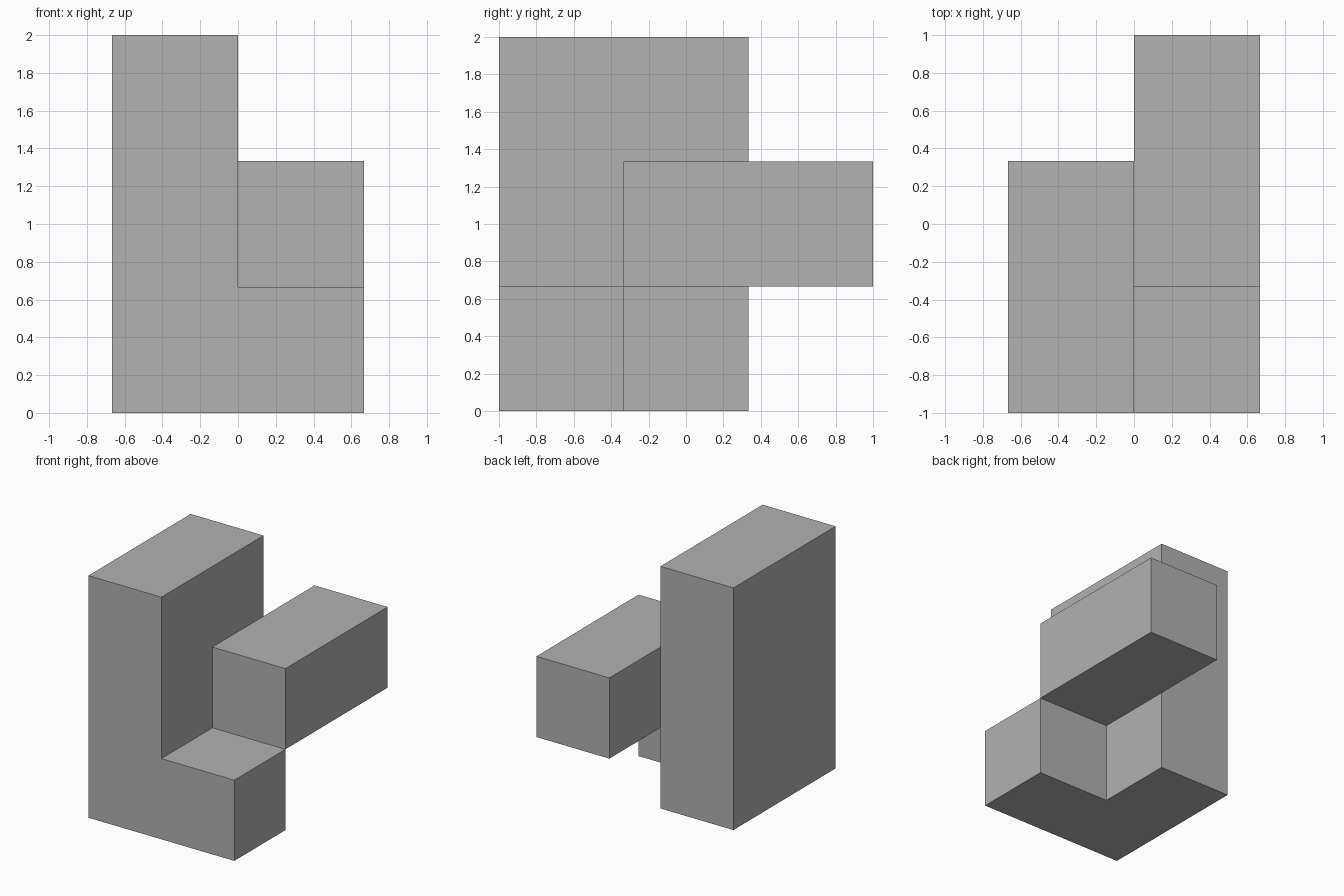
import bpy
import bmesh
from itertools import product
from mathutils import Matrix, Vector

if "Cube" in bpy.data.objects:
    bpy.data.objects.remove(bpy.data.objects["Cube"], do_unlink=True)

UNIT = 2 / 3
ORIGIN = Vector((-UNIT, -1, 0))

# Each part is a range of unit cells in x, y and z
tall_slab = product(range(0, 1), range(0, 2), range(0, 3))
front_foot = product(range(1, 2), range(0, 1), range(0, 1))
side_bar = product(range(1, 2), range(1, 3), range(1, 2))
cells = {*tall_slab, *front_foot, *side_bar}

# Fill the cells with cubes, dropping the walls shared by neighbours
bm = bmesh.new()
for cell in sorted(cells):
    centre = ORIGIN + (Vector(cell) + Vector((0.5, 0.5, 0.5))) * UNIT
    cube = bmesh.ops.create_cube(bm, size=UNIT, matrix=Matrix.Translation(centre))
    faces = {f for v in cube["verts"] for f in v.link_faces}
    shared = []
    for face in faces:
        face.normal_update()
        step = [round(n) for n in face.normal]
        if tuple(c + s for c, s in zip(cell, step)) in cells:
            shared.append(face)
    bmesh.ops.delete(bm, geom=shared, context="FACES")

# Weld the shell and merge coplanar squares into clean flat faces
bmesh.ops.remove_doubles(bm, verts=bm.verts, dist=0.001)
bmesh.ops.dissolve_limit(bm, angle_limit=0.01, verts=bm.verts, edges=bm.edges)

mesh = bpy.data.meshes.new("puzzle_block")
bm.to_mesh(mesh)
bm.free()
puzzle_block = bpy.data.objects.new("puzzle_block", mesh)
bpy.context.collection.objects.link(puzzle_block)

# Plain grey finish
grey = bpy.data.materials.new("plain_grey")
grey.use_nodes = True
colour = (0.445, 0.445, 0.445, 1)
grey.diffuse_color = colour
grey.node_tree.nodes["Principled BSDF"].inputs["Base Color"].default_value = colour
mesh.materials.append(grey)
